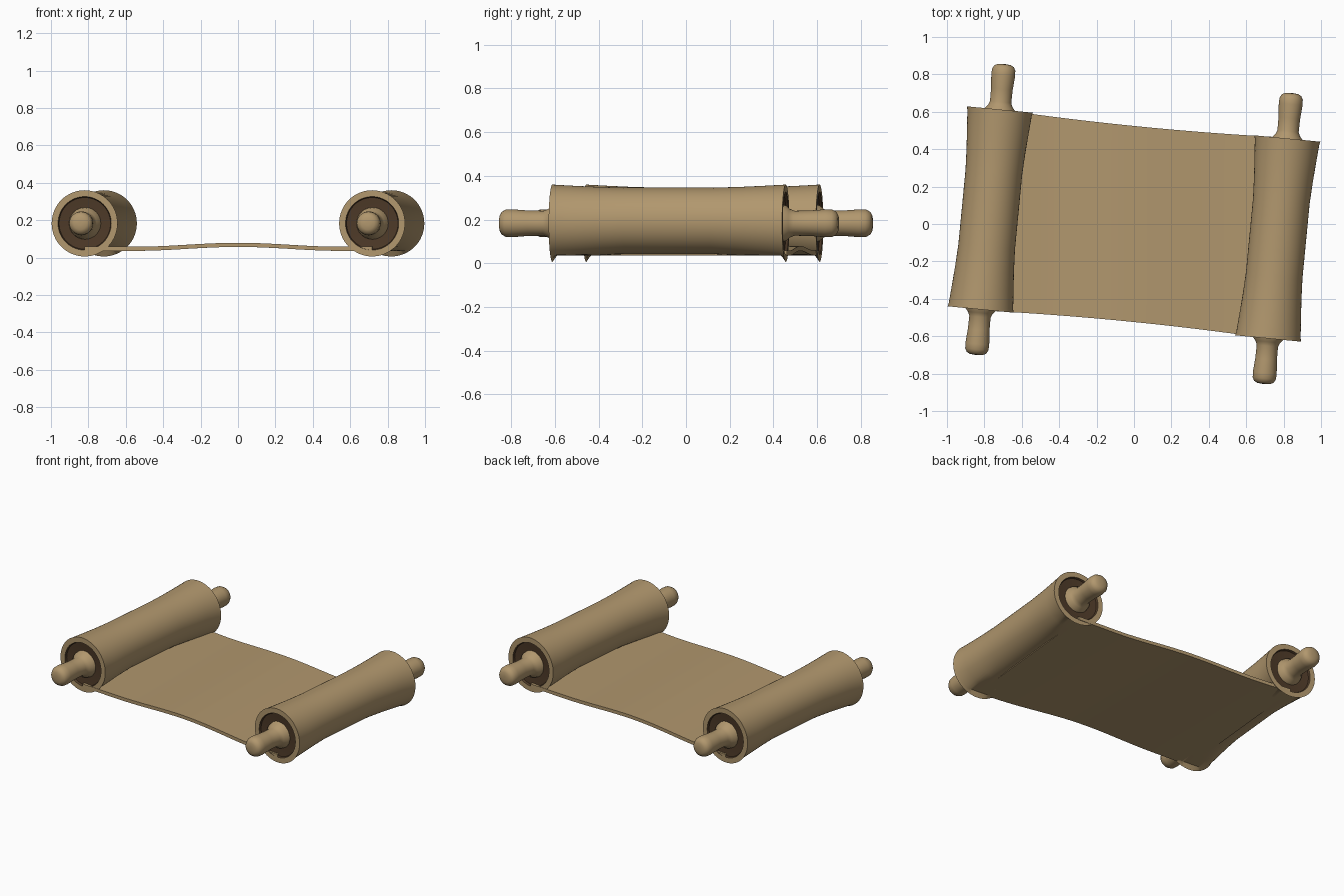
import bpy, bmesh, math
from mathutils import Matrix, Vector

if "Cube" in bpy.data.objects:
    bpy.data.objects.remove(bpy.data.objects["Cube"])

def material(name, col):
    m = bpy.data.materials.new(name)
    m.diffuse_color = (*col, 1)
    m.use_nodes = True
    m.node_tree.nodes["Principled BSDF"].inputs["Base Color"].default_value = m.diffuse_color
    return m

parchment = material("parchment tan", (0.44, 0.31, 0.155))
dark = material("dark brown", (0.075, 0.042, 0.021))

L = 0.537                                   # half length of a roll
CZ = 0.183                                  # axis height
TILT = Matrix.Translation((-0.7685, 0.0775, 0)) @ Matrix.Rotation(-math.atan2(0.103, 1.069), 4, 'Z')
HALF_TURN = Matrix.Rotation(math.pi, 4, 'Z')

def finish(bm, name, mats, matrix=Matrix()):
    bmesh.ops.recalc_face_normals(bm, faces=bm.faces)
    me = bpy.data.meshes.new(name)
    bm.to_mesh(me)
    bm.free()
    for m in mats:
        me.materials.append(m)
    me.transform(matrix)
    ob = bpy.data.objects.new(name, me)
    bpy.context.collection.objects.link(ob)
    bpy.ops.object.select_all(action='DESELECT')
    ob.select_set(True)
    bpy.context.view_layer.objects.active = ob
    bpy.ops.object.shade_smooth_by_angle(angle=math.radians(35))
    return ob

def lathe(profile, sides, floor=None, dark_rings=()):
    """Spin (y, radius, centre z) around the local y axis; floor flattens the underside."""
    bm = bmesh.new()
    rings = []
    for y, r, cz in profile:
        ring = []
        for i in range(sides):
            a = math.tau * i / sides
            z = cz + r * math.sin(a)
            if floor is not None and abs(y) < L - 0.005:
                z = max(z, floor)
            ring.append(bm.verts.new((r * math.cos(a), y, z)))
        rings.append(ring)
    for k, (p, q) in enumerate(zip(rings, rings[1:])):
        for i in range(sides):
            j = (i + 1) % sides
            f = bm.faces.new((p[i], p[j], q[j], q[i]))
            f.material_index = int(k in dark_rings)
    for k, ring in ((0, rings[0]), (len(rings) - 1, rings[-1])):
        f = bm.faces.new(ring)
        f.material_index = int(bool(dark_rings))
    return bm

# rolled paper: flared tube with rims and slightly recessed dark ends
half = [(0.0, 0.152, 0.194), (0.2, 0.152, 0.194), (0.32, 0.158, 0.191), (0.43, 0.166, 0.188),
        (L - 0.018, 0.173, 0.186), (L, 0.177, CZ), (L, 0.143, CZ), (L - 0.012, 0.138, CZ), (L - 0.02, 0.06, CZ)]
roll_profile = [(-y, r, c) for y, r, c in reversed(half[1:])] + half
n = len(roll_profile) - 1
ends = (0, 1, n - 2, n - 1)

# turned handle: flared foot, slim neck, rounded tip
handle_profile = [(L - 0.03, 0.088, CZ), (L, 0.082, CZ), (L + 0.018, 0.066, CZ), (L + 0.04, 0.057, CZ),
                  (L + 0.11, 0.058, CZ), (L + 0.185, 0.064, CZ), (L + 0.215, 0.062, CZ),
                  (L + 0.233, 0.052, CZ), (L + 0.242, 0.034, CZ), (L + 0.244, 0.01, CZ)]

for side, turn in (("left", Matrix()), ("right", HALF_TURN)):
    finish(lathe(roll_profile, 64, 0.036, ends), side + "_roll", [parchment, dark], turn @ TILT)
    for end, s in (("a", 1), ("b", -1)):
        prof = [(s * y, r, c) for y, r, c in handle_profile]
        finish(lathe(prof, 32), f"{side}_handle_{end}", [parchment], turn @ TILT)

# open sheet: gently waved slab between the rolls
def back_edge(u):
    x = -0.717 + (0.82 + 0.717) * (u + 1) / 2
    y = 0.612 + (0.462 - 0.612) * (u + 1) / 2 - 0.018 * (1 - u * u)
    return Vector((x, y, 0))

def height(x):
    wave = 0.5 + 0.5 * math.cos(math.pi * min(abs(x), 0.55) / 0.55)
    return 0.047 + 0.021 * wave

bm = bmesh.new()
NU, NV, T = 40, 10, 0.011
layers = []
for dz in (-T, T):
    grid = []
    for i in range(NU + 1):
        u = -1 + 2 * i / NU
        back, front = back_edge(u), -back_edge(-u)
        row = []
        for j in range(NV + 1):
            p = front.lerp(back, j / NV)
            row.append(bm.verts.new((p.x, p.y, height(p.x) + dz)))
        grid.append(row)
    for i in range(NU):
        for j in range(NV):
            bm.faces.new((grid[i][j], grid[i + 1][j], grid[i + 1][j + 1], grid[i][j + 1]))
    layers.append(grid)
lo, hi = layers
for i in range(NU):
    for j in (0, NV):
        bm.faces.new((lo[i][j], lo[i + 1][j], hi[i + 1][j], hi[i][j]))
for j in range(NV):
    for i in (0, NU):
        bm.faces.new((lo[i][j], lo[i][j + 1], hi[i][j + 1], hi[i][j]))
finish(bm, "open_sheet", [parchment])
